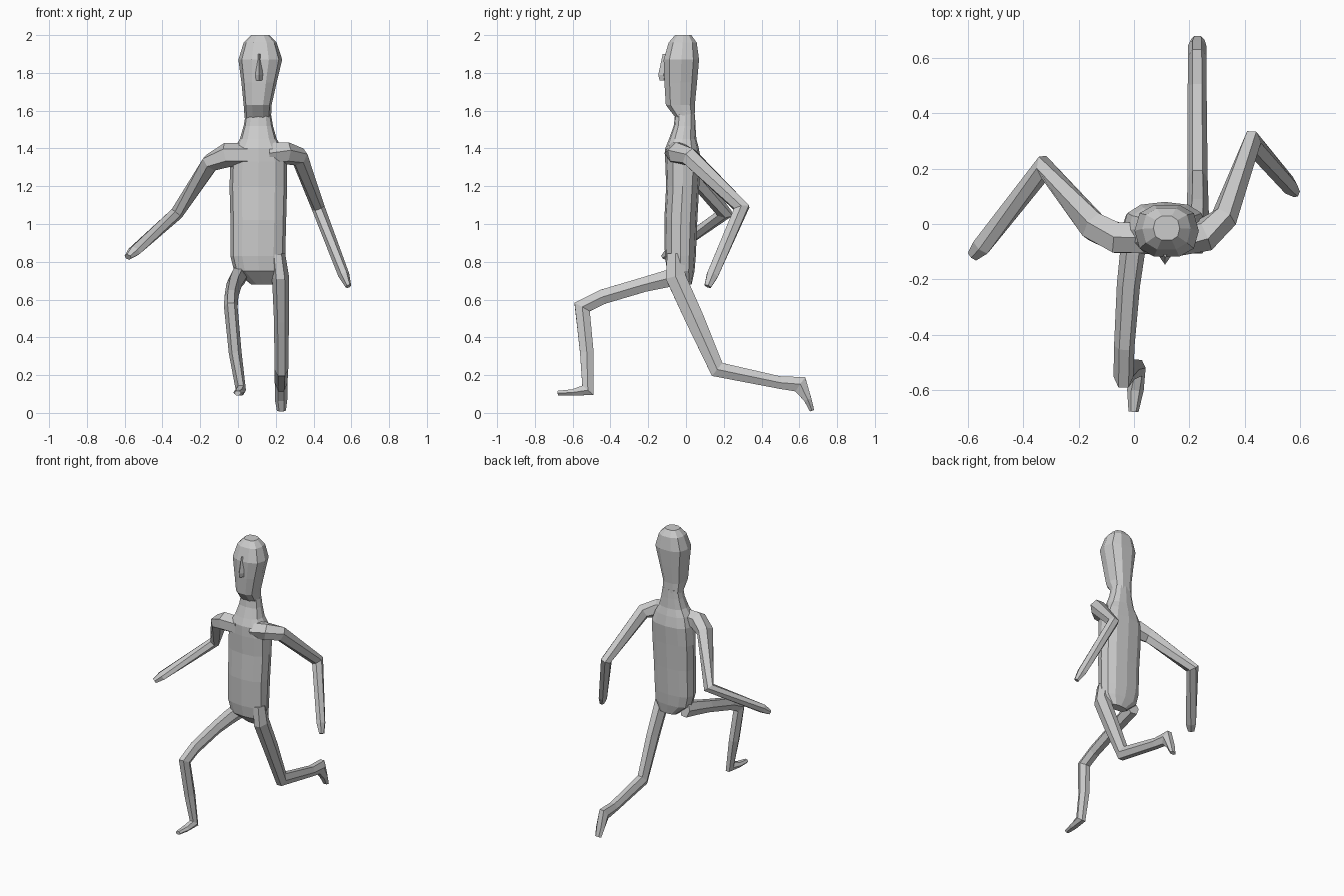
import bpy, bmesh, math
from mathutils import Vector


def skin(name, rings):
    """Join rings of points into one closed, flat-shaded mesh."""
    bm = bmesh.new()
    loops = [[bm.verts.new(p) for p in ring] for ring in rings]
    n = len(loops[0])
    for a, b in zip(loops, loops[1:]):
        for i in range(n):
            j = (i + 1) % n
            bm.faces.new((a[i], a[j], b[j], b[i]))
    bm.faces.new(loops[0][::-1])
    bm.faces.new(loops[-1])
    bmesh.ops.recalc_face_normals(bm, faces=bm.faces)
    mesh = bpy.data.meshes.new(name)
    bm.to_mesh(mesh)
    bm.free()
    obj = bpy.data.objects.new(name, mesh)
    bpy.context.collection.objects.link(obj)
    return obj


def body(name, sections, sides, power=0.8):
    """Stack level sections given as (z, x0, x1, y_front, y_back)."""
    rings = []
    for z, x0, x1, y0, y1 in sections:
        ring = []
        for i in range(sides):
            t = math.tau * i / sides
            c, s = math.cos(t), math.sin(t)
            c = math.copysign(abs(c) ** power, c)
            s = math.copysign(abs(s) ** power, s)
            ring.append(((x0 + x1) / 2 + c * (x1 - x0) / 2,
                         (y0 + y1) / 2 + s * (y1 - y0) / 2, z))
        rings.append(ring)
    return skin(name, rings)


def limb(name, path, ref, sides=6):
    """Mitred tube through (x, y, z, half width, half depth) points."""
    pts = [Vector(p[:3]) for p in path]
    rings = []
    for k, p in enumerate(pts):
        t = Vector()
        if k > 0:
            t += (p - pts[k - 1]).normalized()
        if k < len(pts) - 1:
            t += (pts[k + 1] - p).normalized()
        t.normalize()
        u = Vector(ref)
        u = (u - t * u.dot(t)).normalized()
        v = t.cross(u)
        a, b = path[k][3], path[k][4] / math.cos(math.pi / 6)
        rings.append([p + u * a * math.cos(math.tau * i / sides)
                      + v * b * math.sin(math.tau * i / sides)
                      for i in range(sides)])
    return skin(name, rings)


# Torso running from crotch to neck
body("torso", [
    (0.68, 0.07, 0.20, -0.03, 0.03),
    (0.75, -0.02, 0.245, -0.10, 0.045),
    (0.83, -0.04, 0.25, -0.112, 0.052),
    (1.02, -0.04, 0.255, -0.115, 0.060),
    (1.20, -0.045, 0.26, -0.105, 0.070),
    (1.33, -0.04, 0.26, -0.110, 0.080),
    (1.40, -0.02, 0.235, -0.110, 0.068),
    (1.45, 0.01, 0.205, -0.090, 0.055),
    (1.52, 0.03, 0.185, -0.065, 0.050),
    (1.58, 0.04, 0.175, -0.058, 0.048)], 12)

# Head tapering to the chin
body("head", [
    (1.56, 0.035, 0.175, -0.055, 0.048),
    (1.63, 0.03, 0.178, -0.110, 0.050),
    (1.75, 0.018, 0.205, -0.118, 0.062),
    (1.87, 0.002, 0.234, -0.122, 0.073),
    (1.96, 0.03, 0.205, -0.095, 0.060),
    (2.00, 0.07, 0.165, -0.060, 0.030)], 10)

# Nose wedge
body("nose", [
    (1.76, 0.095, 0.128, -0.140, -0.09),
    (1.79, 0.092, 0.132, -0.147, -0.09),
    (1.90, 0.105, 0.120, -0.123, -0.09)], 4, 1.0)

# Arms, shoulder to fingertips
limb("right_arm", [
    (0.05, -0.05, 1.365, 0.065, 0.055),
    (-0.06, -0.05, 1.365, 0.065, 0.055),
    (-0.145, -0.01, 1.325, 0.05, 0.05),
    (-0.325, 0.205, 1.055, 0.035, 0.04),
    (-0.55, -0.08, 0.855, 0.03, 0.033),
    (-0.582, -0.115, 0.825, 0.017, 0.02)], (0, 0, 1))
limb("left_arm", [
    (0.16, -0.05, 1.375, 0.065, 0.055),
    (0.255, -0.04, 1.375, 0.062, 0.052),
    (0.325, 0.02, 1.355, 0.05, 0.045),
    (0.425, 0.295, 1.085, 0.035, 0.04),
    (0.56, 0.14, 0.73, 0.03, 0.03),
    (0.584, 0.115, 0.67, 0.016, 0.018)], (1, 0, 0))

# Legs, hip to toe
limb("front_leg", [
    (0.01, 0.0, 0.73, 0.045, 0.05),
    (-0.005, -0.10, 0.71, 0.045, 0.045),
    (-0.02, -0.22, 0.68, 0.042, 0.039),
    (-0.035, -0.44, 0.615, 0.037, 0.039),
    (-0.038, -0.55, 0.56, 0.036, 0.046),
    (-0.015, -0.525, 0.32, 0.034, 0.036),
    (0.015, -0.52, 0.12, 0.027, 0.038),
    (0.005, -0.60, 0.108, 0.03, 0.017),
    (-0.002, -0.678, 0.105, 0.018, 0.012)], (1, 0, 0))
limb("back_leg", [
    (0.21, -0.055, 0.84, 0.04, 0.045),
    (0.225, -0.055, 0.72, 0.045, 0.053),
    (0.23, 0.045, 0.50, 0.04, 0.05),
    (0.23, 0.165, 0.23, 0.036, 0.044),
    (0.228, 0.50, 0.16, 0.034, 0.033),
    (0.228, 0.605, 0.152, 0.033, 0.046),
    (0.228, 0.645, 0.07, 0.033, 0.02),
    (0.23, 0.667, 0.012, 0.024, 0.012)], (1, 0, 0))
